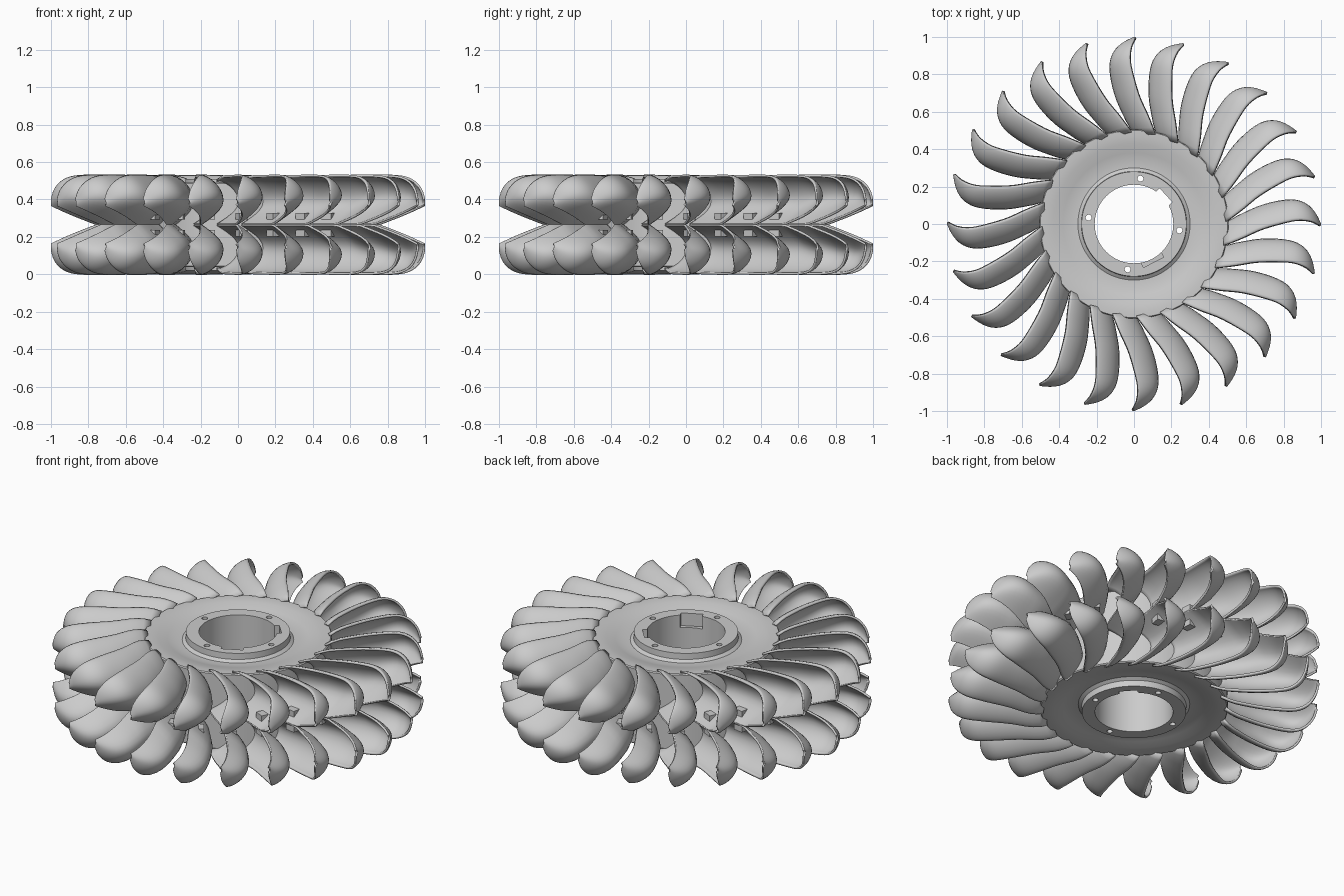
import bpy, bmesh, math
from mathutils import Matrix

if "Cube" in bpy.data.objects:
    bpy.data.objects.remove(bpy.data.objects["Cube"])

MID = 0.265      # half height, mirror plane of the runner
COUNT = 24       # buckets


def curve(pts, x):
    """Smooth interpolation through a few (x, y) points."""
    n = len(pts)
    x = min(max(x, pts[0][0]), pts[-1][0])

    def slope(i):
        a, b = pts[max(i - 1, 0)], pts[min(i + 1, n - 1)]
        return (b[1] - a[1]) / (b[0] - a[0])
    i = 0
    while i < n - 2 and x > pts[i + 1][0]:
        i += 1
    (x0, y0), (x1, y1) = pts[i], pts[i + 1]
    h = x1 - x0
    s = (x - x0) / h
    return ((2*s**3 - 3*s*s + 1) * y0 + (s**3 - 2*s*s + s) * h * slope(i)
            + (3*s*s - 2*s**3) * y1 + (s**3 - s*s) * h * slope(i + 1))


def add_object(name, bm, z=0.0):
    bmesh.ops.recalc_face_normals(bm, faces=bm.faces)
    me = bpy.data.meshes.new(name)
    bm.to_mesh(me)
    bm.free()
    ob = bpy.data.objects.new(name, me)
    ob.location.z = z
    bpy.context.collection.objects.link(ob)
    return ob


def smooth(ob, angle=35):
    bpy.ops.object.select_all(action='DESELECT')
    ob.select_set(True)
    bpy.context.view_layer.objects.active = ob
    bpy.ops.object.shade_smooth_by_angle(angle=math.radians(angle))


# Hub: lathed dished disc with raised bolt ring and central bore
half = [(0.21, 0.245), (0.28, 0.245), (0.282, 0.21), (0.30, 0.197), (0.34, 0.198),
        (0.38, 0.208), (0.43, 0.221), (0.47, 0.226), (0.50, 0.226), (0.505, 0.22)]
profile = half + [(r, -z) for r, z in reversed(half)]
bm = bmesh.new()
SEG = 96
rings = [[bm.verts.new((r * math.cos(2*math.pi*k/SEG), r * math.sin(2*math.pi*k/SEG), z))
          for k in range(SEG)] for r, z in profile]
for i in range(len(rings)):
    a, b = rings[i], rings[(i + 1) % len(rings)]
    for k in range(SEG):
        m = (k + 1) % SEG
        bm.faces.new((a[k], a[m], b[m], b[k]))
hub = add_object("hub_disc", bm, MID)

# Cutters: four bolt holes, a full keyway and a shallow recess in the bore
bm = bmesh.new()
for k in range(4):
    a = math.radians(82 + 90 * k)
    bmesh.ops.create_cone(bm, cap_ends=True, segments=20, radius1=0.016, radius2=0.016, depth=0.8,
                          matrix=Matrix.Translation((0.245*math.cos(a), 0.245*math.sin(a), 0)))
for deg, width, depth, z in ((42, 0.10, 0.8, 0), (-63, 0.12, 0.2, 0.27)):
    bmesh.ops.create_cube(bm, size=1, matrix=Matrix.Rotation(math.radians(deg), 4, 'Z')
                          @ Matrix.Translation((0.185, 0, z)) @ Matrix.Diagonal((0.09, width, depth, 1)))
cutter = add_object("hub_cutter", bm, MID)
cutter.hide_render = True
cutter.hide_viewport = True
cut = hub.modifiers.new("holes", 'BOOLEAN')
cut.operation = 'DIFFERENCE'
cut.solver = 'EXACT'
cut.object = cutter
smooth(hub)

# Bucket shape along the radius: open edge, cup depth, notch edge and side edge
FRONT = [(0.48, 0.115), (0.58, 0.075), (0.68, 0.03), (0.80, -0.005), (0.88, -0.02),
         (0.95, -0.012), (1.0, 0.012)]
DEPTH = [(0.48, 0.11), (0.56, 0.125), (0.68, 0.125), (0.82, 0.115), (0.92, 0.085),
         (0.97, 0.045), (1.0, 0.0)]
NOTCH = [(0.48, 0.0), (0.74, 0.0), (0.80, 0.02), (0.90, 0.06), (1.0, 0.105)]
SIDE = [(0.48, 0.235), (0.54, 0.255), (0.65, 0.26), (0.85, 0.26), (0.93, 0.238),
        (0.98, 0.185), (1.0, 0.115)]
NU, NV = 22, 16
bm = bmesh.new()
grid = []
for i in range(NU + 1):
    r = 0.48 + 0.515 * math.sin(math.pi / 2 * i / NU)
    w0, w1 = max(curve(NOTCH, r), 0), curve(SIDE, r)
    row = []
    for j in range(NV + 1):
        v = 0.5 - 0.5 * math.cos(math.pi * j / NV)
        bowl = max(math.sin(math.pi * v), 0) ** (1.0 if v < 0.5 else 0.6)
        t = curve(FRONT, r) - curve(DEPTH, r) * bowl
        row.append(bm.verts.new((r, -t, w0 + (w1 - w0) * v)))
    grid.append(row)
for i in range(NU):
    for j in range(NV):
        bm.faces.new((grid[i][j], grid[i][j+1], grid[i+1][j+1], grid[i+1][j]))
bucket = add_object("bucket_01", bm, MID)
smooth(bucket, 50)

# Small lug on the back of each cup beside the splitter
bm = bmesh.new()
bmesh.ops.create_cube(bm, size=1, matrix=Matrix.Translation((0.66, 0.02, 0.045))
                      @ Matrix.Rotation(math.radians(20), 4, 'Z') @ Matrix.Diagonal((0.06, 0.05, 0.035, 1)))
lug = add_object("bucket_lug_01", bm, MID)

# Repeat round the hub, each pair mirrored across the middle plane
for k in range(COUNT):
    for base, name in ((bucket, "bucket"), (lug, "bucket_lug")):
        ob = base
        if k:
            ob = bpy.data.objects.new(f"{name}_{k+1:02d}", base.data)
            ob.location.z = MID
            bpy.context.collection.objects.link(ob)
        ob.rotation_euler.z = 2 * math.pi * k / COUNT
        if base is bucket:
            sol = ob.modifiers.new("thickness", 'SOLIDIFY')
            sol.thickness = 0.012
            sol.offset = 0
        mir = ob.modifiers.new("mirror", 'MIRROR')
        mir.use_axis = (False, False, True)
        mir.use_mirror_merge = False
